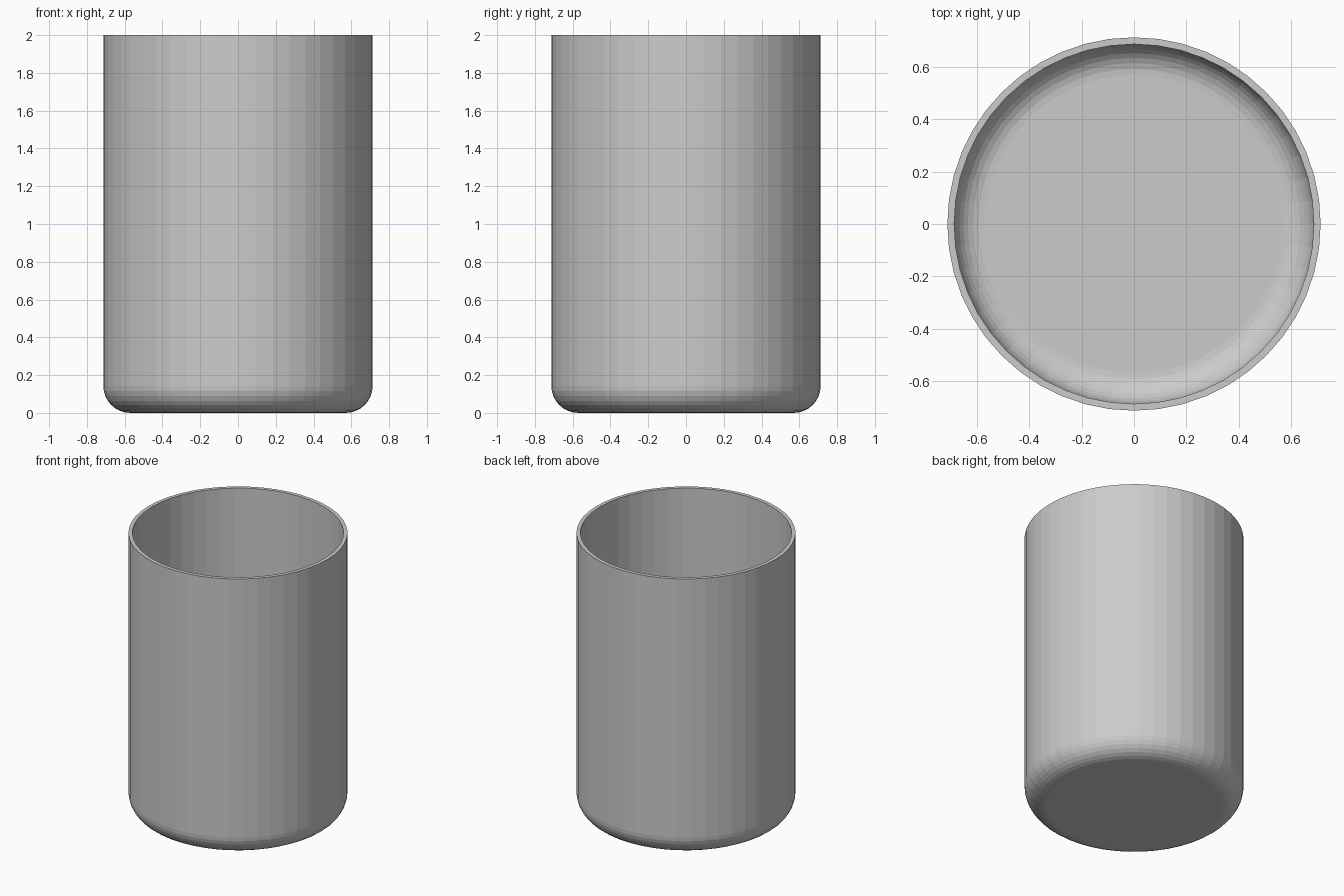
import bpy, bmesh
from math import sin, cos, pi

if "Cube" in bpy.data.objects:
    bpy.data.objects.remove(bpy.data.objects["Cube"])

SIDES, STEPS = 48, 8
R, WALL, HEIGHT, FILLET = 0.713, 0.026, 2.0, 0.143


def corner(radius):
    """Quarter-round from the flat bottom up to the wall."""
    c = R - FILLET
    return [(c + radius * sin(a), FILLET - radius * cos(a))
            for a in (i * pi / 2 / STEPS for i in range(STEPS + 1))]


# Closed cup profile: outer bottom, outer wall, rim, inner wall, inner floor
profile = ([(0, 0)] + corner(FILLET) + [(R, HEIGHT), (R - WALL, HEIGHT)]
           + corner(FILLET - WALL)[::-1] + [(0, WALL)])

# Revolve the profile around z
bm = bmesh.new()
verts = [bm.verts.new((r, 0, z)) for r, z in profile]
edges = [bm.edges.new(pair) for pair in zip(verts, verts[1:])]
bmesh.ops.spin(bm, geom=verts + edges, cent=(0, 0, 0), axis=(0, 0, 1),
               angle=2 * pi, steps=SIDES)
bmesh.ops.remove_doubles(bm, verts=bm.verts, dist=1e-4)
bmesh.ops.recalc_face_normals(bm, faces=bm.faces)

# Cup object
mesh = bpy.data.meshes.new("cup")
bm.to_mesh(mesh)
bm.free()
cup = bpy.data.objects.new("cup", mesh)
bpy.context.collection.objects.link(cup)
